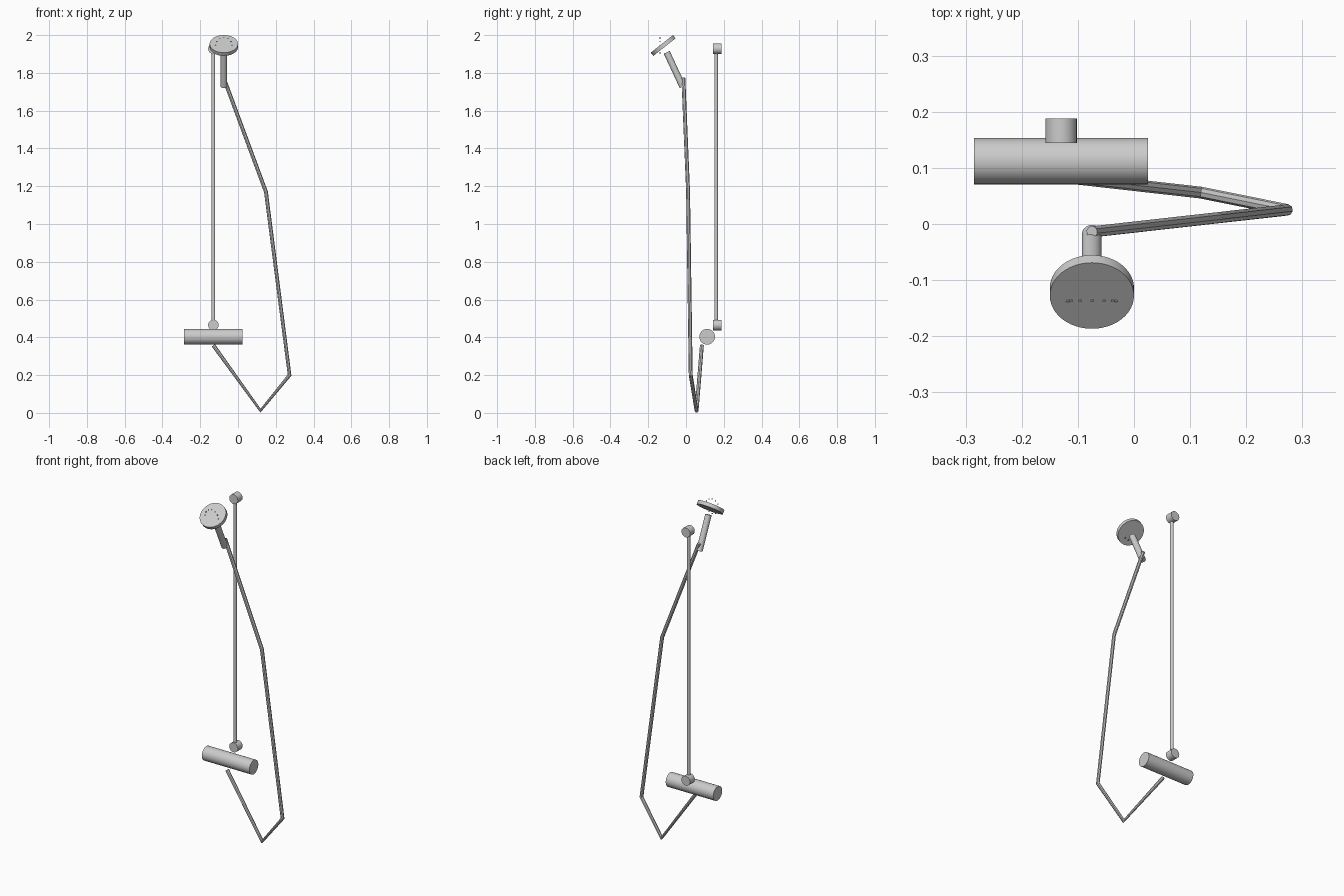
import bpy, math
from mathutils import Vector

if "Cube" in bpy.data.objects:
    bpy.data.objects.remove(bpy.data.objects["Cube"])


def rod(name, a, b, r, sides=32):
    """Capped cylinder between two points."""
    a, b = Vector(a), Vector(b)
    bpy.ops.mesh.primitive_cylinder_add(vertices=sides, radius=r, depth=(b - a).length,
                                        location=(a + b) / 2)
    ob = bpy.context.object
    ob.name = name
    ob.rotation_euler = (b - a).to_track_quat('Z', 'Y').to_euler()
    bpy.ops.object.shade_smooth_by_angle(angle=math.radians(30))
    return ob


# Riser rail and its two wall mounts
RX, RY = -0.13, 0.16
rod("riser_rail", (RX, RY, 0.465), (RX, RY, 1.928), 0.0095, 24)
for name, z in (("lower_wall_mount", 0.465), ("upper_wall_mount", 1.928)):
    rod(name, (RX, 0.144, z), (RX, 0.188, z), 0.028)

# Mixer valve body
rod("mixer_body", (-0.285, 0.112, 0.403), (0.025, 0.112, 0.403), 0.0415)

# Hand shower: handle and tilted head
HX = -0.075
rod("shower_handle", (HX, -0.0175, 1.727), (HX, -0.102, 1.909), 0.0175)
centre = Vector((HX, -0.121, 1.945))
axis = Vector((0, -0.62, 0.785)).normalized()
rod("shower_head", centre - axis * 0.011, centre + axis * 0.011, 0.075, 48)

# Ring of small nozzles in an upright plane
for i in range(12):
    a = math.tau * i / 12
    x, z = HX + 0.043 * math.cos(a), 1.945 + 0.043 * math.sin(a)
    rod(f"nozzle_{i + 1}", (x, -0.139, z), (x, -0.135, z), 0.003, 10)

# Hose: faceted tube along a bent path
path = [(-0.13, 0.084, 0.357), (0.119, 0.056, 0.012), (0.273, 0.025, 0.2),
        (0.148, 0.011, 1.17), (-0.075, -0.014, 1.772)]
curve = bpy.data.curves.new("hose", 'CURVE')
curve.dimensions = '3D'
curve.bevel_depth = 0.0105
curve.bevel_resolution = 2
curve.use_fill_caps = True
spline = curve.splines.new('POLY')
spline.points.add(len(path) - 1)
for p, co in zip(spline.points, path):
    p.co = (*co, 1)
hose = bpy.data.objects.new("hose", curve)
bpy.context.collection.objects.link(hose)
bpy.ops.object.select_all(action='DESELECT')
hose.select_set(True)
bpy.context.view_layer.objects.active = hose
bpy.ops.object.convert(target='MESH')
bpy.ops.object.shade_flat()
